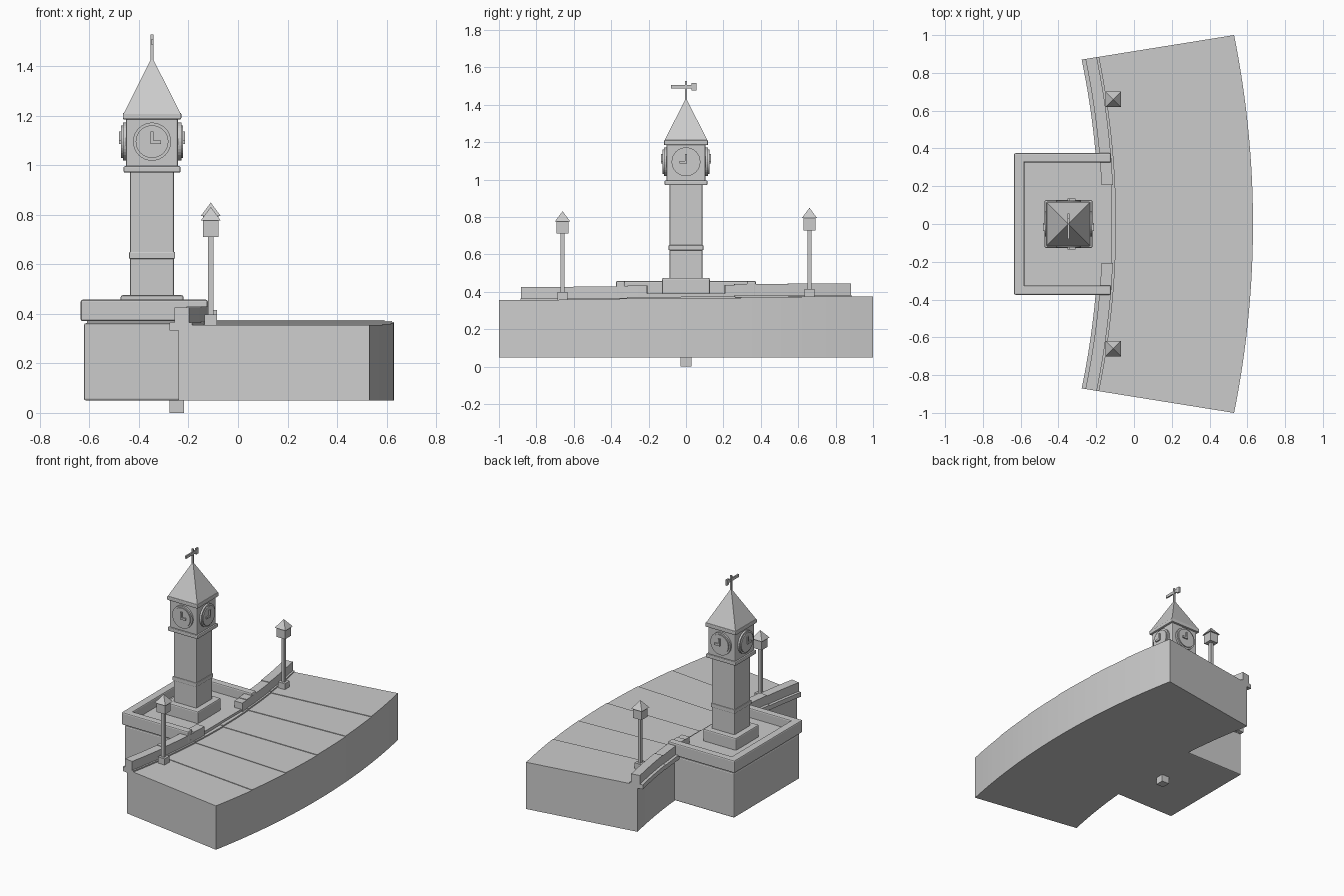
import bpy, bmesh, math
from mathutils import Matrix, Vector

if "Cube" in bpy.data.objects:
    bpy.data.objects.remove(bpy.data.objects["Cube"])

stone = bpy.data.materials.new("light_grey_stone")
stone.diffuse_color = (0.6, 0.6, 0.6, 1)
stone.use_nodes = True
stone.node_tree.nodes["Principled BSDF"].inputs["Base Color"].default_value = stone.diffuse_color


def finish(name, bm):
    bmesh.ops.recalc_face_normals(bm, faces=bm.faces)
    me = bpy.data.meshes.new(name)
    bm.to_mesh(me)
    bm.free()
    ob = bpy.data.objects.new(name, me)
    bpy.context.collection.objects.link(ob)
    me.materials.append(stone)
    return ob


def box(name, x0, x1, y0, y1, z0, z1, bevel=0):
    bm = bmesh.new()
    m = Matrix.Translation(((x0 + x1) / 2, (y0 + y1) / 2, (z0 + z1) / 2)) @ \
        Matrix.Diagonal((x1 - x0, y1 - y0, z1 - z0, 1))
    bmesh.ops.create_cube(bm, size=1, matrix=m)
    ob = finish(name, bm)
    if bevel:
        mod = ob.modifiers.new("bevel", "BEVEL")
        mod.width = bevel
        mod.segments = 2
    return ob


def block(name, x, y, half, z0, z1, bevel=0):
    return box(name, x - half, x + half, y - half, y + half, z0, z1, bevel)


def pyramid(name, x, y, half, z0, z1):
    bm = bmesh.new()
    m = Matrix.Translation((x, y, (z0 + z1) / 2)) @ Matrix.Rotation(math.pi / 4, 4, "Z")
    bmesh.ops.create_cone(bm, cap_ends=True, segments=4, radius1=half * math.sqrt(2),
                          radius2=0, depth=z1 - z0, matrix=m)
    return finish(name, bm)


def strip(name, t0, t1, left, right, z0, z1, n=6):
    """Curved slab between two edge curves."""
    bm = bmesh.new()
    rings = []
    for i in range(n + 1):
        t = t0 + (t1 - t0) * i / n
        a, b = left(t), right(t)
        rings.append([bm.verts.new((*p, z)) for p, z in ((a, z0), (b, z0), (b, z1), (a, z1))])
    for r, s in zip(rings, rings[1:]):
        for k in range(4):
            bm.faces.new((r[k], r[(k + 1) % 4], s[(k + 1) % 4], s[k]))
    bm.faces.new(rings[0])
    bm.faces.new(rings[-1])
    return finish(name, bm)


def rail_edge(offset):
    return lambda t: (-0.14 - 0.09 * t * t + offset, (0.878 + 0.16 * offset) * t)


def outer_edge(t):
    return (0.63 - 0.1 * t * t, t)


# Curved bridge deck: six slabs, each a little higher than the last
seams = [-1, -0.68, -0.355, -0.03, 0.295, 0.62, 1]
for i, (t0, t1) in enumerate(zip(seams, seams[1:])):
    top = 0.355 + 0.004 * i
    strip("deck_slab", t0, t1, rail_edge(-0.01), outer_edge, 0.05, top)
    strip("kerb_ledge", t0, t1, rail_edge(-0.047), rail_edge(0.045), top - 0.022, top + 0.009)
    # parapet leaves a gap in front of the tower
    for a, b in ((t0, min(t1, -0.235)), (max(t0, 0.235), t1)):
        if b > a:
            strip("parapet", a, b, rail_edge(-0.027), rail_edge(0.033), top + 0.005, top + 0.07)

# Square bay beside the deck
box("bay_base", -0.622, -0.12, -0.36, 0.36, 0.05, 0.362, 0.008)
box("bay_floor", -0.61, -0.12, -0.35, 0.35, 0.355, 0.392)
box("bay_wall_back", -0.635, -0.58, -0.375, 0.375, 0.37, 0.457, 0.008)
for s in (-1, 1):
    y0, y1 = sorted((s * 0.325, s * 0.375))
    box("bay_wall_side", -0.6, -0.122, y0, y1, 0.37, 0.457, 0.008)

# Peg underneath
box("peg", -0.276, -0.218, -0.03, 0.03, 0, 0.06)

# Clock tower
X = -0.347
block("tower_plinth", X, 0, 0.127, 0.385, 0.475, 0.008)
block("tower_shaft", X, 0, 0.088, 0.47, 0.98, 0.005)
block("tower_band", X, 0, 0.093, 0.622, 0.65, 0.004)
block("tower_cornice", X, 0, 0.115, 0.97, 0.996, 0.006)
block("clock_box", X, 0, 0.105, 0.99, 1.19, 0.008)
block("roof_eave", X, 0, 0.118, 1.184, 1.212, 0.006)
pyramid("tower_roof", X, 0, 0.115, 1.208, 1.437)
block("vane_pole", X, 0, 0.006, 1.41, 1.527)
box("vane_arrow", X - 0.005, X + 0.005, -0.08, 0.055, 1.488, 1.507)
box("vane_tail", X - 0.006, X + 0.006, 0.03, 0.055, 1.477, 1.517)

# Clock faces on all four sides
for axis, s, flip in (("y", -1, 1), ("y", 1, 1), ("x", 1, -1), ("x", -1, -1)):
    n = Vector((s, 0, 0)) if axis == "x" else Vector((0, s, 0))
    rot = n.to_track_quat("Z", "Y").to_matrix().to_4x4()
    for name, r, d in (("clock_rim", 0.077, 0.118), ("clock_dial", 0.066, 0.125)):
        bm = bmesh.new()
        m = Matrix.Translation(Vector((X, 0, 1.095)) + n * (d + 0.1) / 2) @ rot
        bmesh.ops.create_cone(bm, cap_ends=True, segments=32, radius1=r, radius2=r,
                              depth=d - 0.1, matrix=m)
        finish(name, bm)
    # L-shaped hands: (span along the face, height range)
    for name, u0, u1, z0, z1 in (("minute_hand", -0.006, 0.006, 1.086, 1.136),
                                 ("hour_hand", -0.006, 0.036, 1.086, 1.1)):
        u0, u1 = sorted((u0 * flip, u1 * flip))
        d0, d1 = sorted((s * 0.12, s * 0.134))
        if axis == "y":
            box(name, X + u0, X + u1, d0, d1, z0, z1)
        else:
            box(name, X + d0, X + d1, u0, u1, z0, z1)

# Lamp posts, the far one slightly higher
for s in (-1, 1):
    x, y, dz = -0.11, 0.66 * s, 0.009 * s
    block("lamp_base", x, y, 0.026, 0.35 + dz, 0.407 + dz)
    block("lamp_post", x, y, 0.011, 0.4 + dz, 0.725 + dz)
    block("lantern", x, y, 0.032, 0.72 + dz, 0.79 + dz)
    pyramid("lantern_roof", x, y, 0.041, 0.785 + dz, 0.84 + dz)
